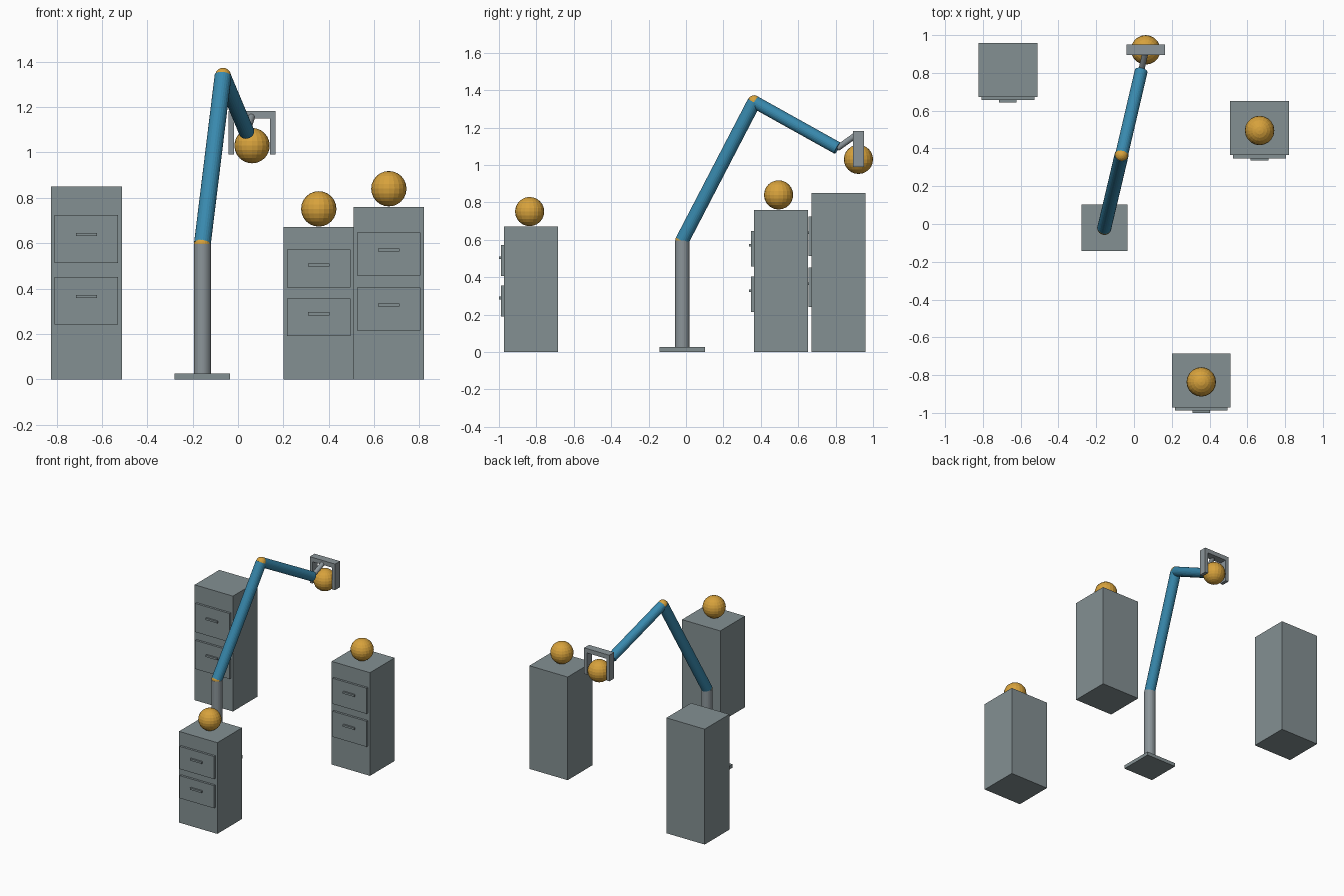
import bpy
from mathutils import Vector

if "Cube" in bpy.data.objects:
    bpy.data.objects.remove(bpy.data.objects["Cube"])


def material(name, rgb):
    m = bpy.data.materials.new(name)
    m.diffuse_color = (*rgb, 1)
    m.use_nodes = True
    m.node_tree.nodes["Principled BSDF"].inputs["Base Color"].default_value = m.diffuse_color
    return m


CABINET = material("cabinet grey", (0.23, 0.28, 0.29))
STEEL = material("steel grey", (0.26, 0.30, 0.32))
BLUE = material("arm blue", (0.04, 0.25, 0.42))
GOLD = material("gold", (0.68, 0.36, 0.045))


def finish(name, mat):
    o = bpy.context.object
    o.name = name
    o.data.materials.append(mat)
    return o


def box(name, mat, x0, x1, y0, y1, z0, z1):
    bpy.ops.mesh.primitive_cube_add(
        size=1, location=((x0 + x1) / 2, (y0 + y1) / 2, (z0 + z1) / 2))
    o = finish(name, mat)
    o.scale = (x1 - x0, y1 - y0, z1 - z0)
    return o


def ball(name, centre, r):
    bpy.ops.mesh.primitive_uv_sphere_add(
        segments=20, ring_count=12, radius=r, location=centre)
    return finish(name, GOLD)


def rod(name, mat, a, b, r):
    a, b = Vector(a), Vector(b)
    d = b - a
    bpy.ops.mesh.primitive_cylinder_add(
        vertices=24, radius=r, depth=d.length, location=(a + b) / 2)
    o = finish(name, mat)
    o.rotation_mode = 'QUATERNION'
    o.rotation_quaternion = d.to_track_quat('Z', 'Y')
    return o


# Cabinets: two drawers with handles on the front, drawer sizes follow height
def cabinet(name, x, front, h):
    box(name, CABINET, x - 0.156, x + 0.156, front, front + 0.287, 0, h)
    for level, f in (("upper", 0.727), ("lower", 0.407)):
        z = f * h
        box(f"{name}_{level}_drawer", CABINET, x - 0.14, x + 0.14,
            front - 0.016, front, z - 0.124 * h, z + 0.124 * h)
        hz = z + 0.023 * h
        box(f"{name}_{level}_handle", CABINET, x - 0.047, x + 0.047,
            front - 0.028, front - 0.016, hz - 0.007, hz + 0.007)


cabinet("tall_cabinet", -0.668, 0.672, 0.85)
cabinet("short_cabinet", 0.356, -0.972, 0.672)
cabinet("middle_cabinet", 0.665, 0.364, 0.76)

# Balls resting on cabinets and held by the gripper
R = 0.078
ball("short_cabinet_ball", (0.356, -0.836, 0.751), R)
ball("middle_cabinet_ball", (0.665, 0.495, 0.840), R)
ball("held_ball", (0.062, 0.922, 1.030), R)

# Arm: base, column, two segments and their joints
shoulder = (-0.157, -0.02, 0.597)
elbow = (-0.066, 0.365, 1.338)
wrist = (0.038, 0.81, 1.09)
box("base_plate", CABINET, -0.279, -0.035, -0.142, 0.102, 0, 0.026)
rod("column", STEEL, (-0.157, -0.02, 0.026), shoulder, 0.038)
ball("shoulder_joint", shoulder, 0.037)
rod("upper_arm", BLUE, shoulder, elbow, 0.037)
ball("elbow_joint", elbow, 0.035)
rod("forearm", BLUE, elbow, wrist, 0.034)

# Gripper: short rod, top bar and two fingers
rod("wrist_rod", STEEL, wrist, (0.062, 0.915, 1.165), 0.016)
box("gripper_bar", STEEL, -0.041, 0.165, 0.894, 0.951, 1.15, 1.182)
for side, x in (("left", -0.041), ("right", 0.141)):
    box(f"{side}_finger", STEEL, x, x + 0.024, 0.894, 0.951, 0.99, 1.15)
